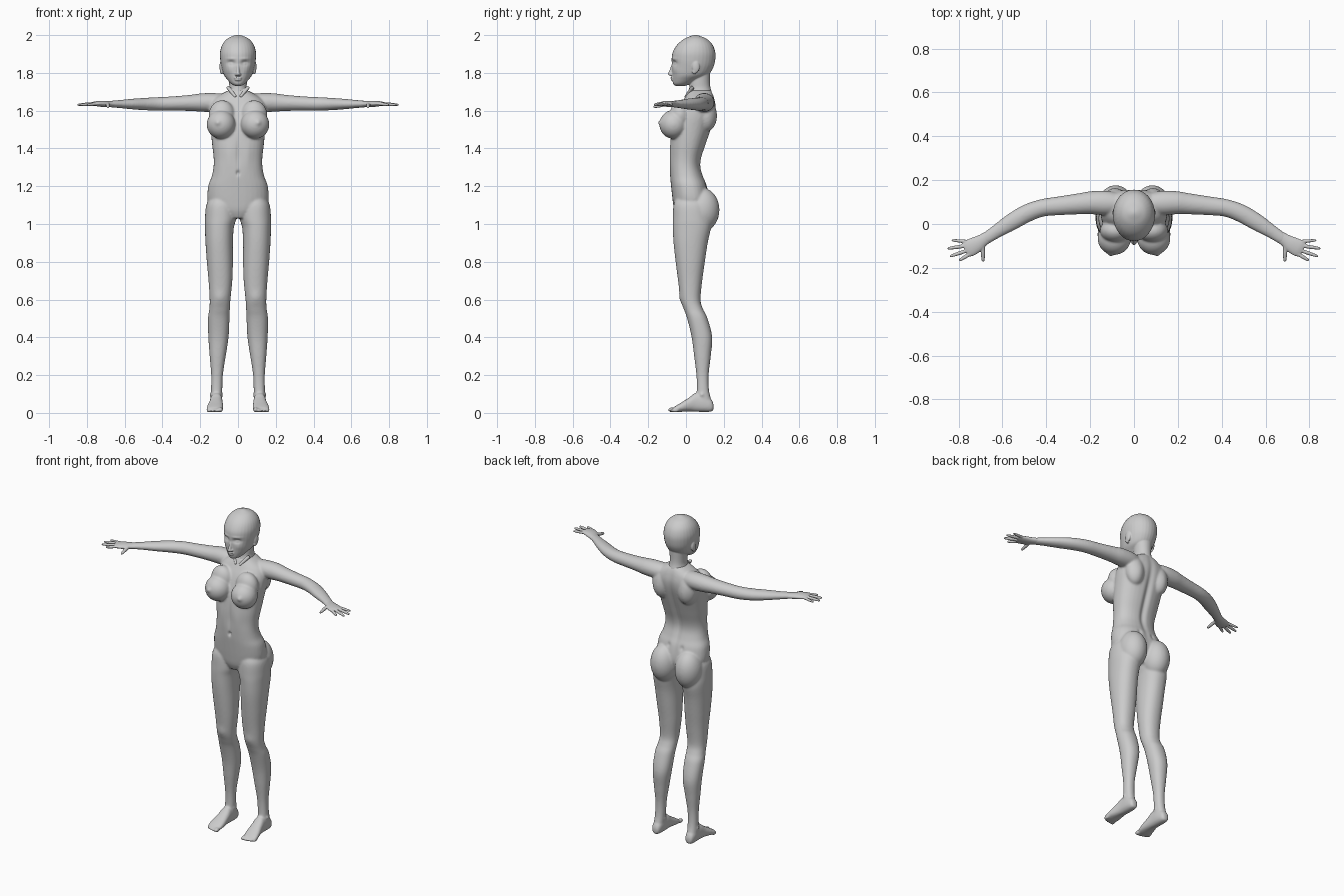
import bpy, bmesh, math
from mathutils import Vector, Matrix

X, Y, Z = Vector((1, 0, 0)), Vector((0, 1, 0)), Vector((0, 0, 1))


def spline(rows, steps=5):
    """Catmull-Rom interpolation of rows of numbers."""
    out = []
    for i in range(len(rows) - 1):
        a, b, c, d = (rows[max(0, min(len(rows) - 1, i + k))] for k in (-1, 0, 1, 2))
        for s in range(steps):
            t = s / steps
            out.append([q + .5 * t * (r - p + t * (2 * p - 5 * q + 4 * r - w + t * (3 * (q - r) + w - p)))
                        for p, q, r, w in zip(a, b, c, d)])
    return out + [list(rows[-1])]


def skin(bm, rings, both):
    """Closed tube through rings of points, optionally mirrored in x."""
    for side in ((1, -1) if both else (1,)):
        loops = [[bm.verts.new((p.x * side, p.y, p.z)) for p in r] for r in rings]
        n = len(loops[0])
        for a, b in zip(loops, loops[1:]):
            for i in range(n):
                bm.faces.new((a[i], a[(i + 1) % n], b[(i + 1) % n], b[i]))
        bm.faces.new(loops[0])
        bm.faces.new(loops[-1])


def oval(c, u, v, power=2.0, n=32):
    pts = []
    for i in range(n):
        a = math.tau * i / n
        ca, sa = math.cos(a), math.sin(a)
        pts.append(c + u * math.copysign(abs(ca) ** (2 / power), ca)
                   + v * math.copysign(abs(sa) ** (2 / power), sa))
    return pts


def stack(bm, rows, both=False, power=2.2, axis=Z):
    """Rows: position on axis, low/high on the other axis, low/high in x."""
    other = Y if axis == Z else Z
    rings = []
    for h, a0, a1, x0, x1 in spline(rows):
        c = axis * h + other * (a0 + a1) / 2 + X * (x0 + x1) / 2
        rings.append(oval(c, X * max(.002, (x1 - x0) / 2), other * max(.002, (a1 - a0) / 2), power))
    skin(bm, rings, both)


def limb(bm, rows, both=True, n=24):
    """Rows: x, y, z, horizontal radius, vertical radius along a path."""
    pts = spline(rows)
    rings = []
    for i, r in enumerate(pts):
        t = Vector(pts[min(i + 1, len(pts) - 1)][:3]) - Vector(pts[max(i - 1, 0)][:3])
        u = t.cross(Z).normalized()
        rings.append(oval(Vector(r[:3]), u * r[3], u.cross(t).normalized() * r[4], 2, n))
    skin(bm, rings, both)


def ball(bm, c, r, both=False):
    for s in ((1, -1) if both else (1,)):
        m = Matrix.Translation((c[0] * s, c[1], c[2])) @ Matrix.Diagonal((*r, 1))
        bmesh.ops.create_uvsphere(bm, u_segments=32, v_segments=20, radius=1, matrix=m)


def finish(bm, name, voxel, smooth, sculpt=None):
    """Fuse the pieces into one smooth skin, then push in fine forms."""
    bmesh.ops.recalc_face_normals(bm, faces=bm.faces)
    me = bpy.data.meshes.new(name)
    bm.to_mesh(me)
    bm.free()
    ob = bpy.data.objects.new(name, me)
    bpy.context.collection.objects.link(ob)
    bpy.context.view_layer.objects.active = ob
    m = ob.modifiers.new("fuse", 'REMESH')
    m.mode, m.voxel_size = 'VOXEL', voxel
    s = ob.modifiers.new("soften", 'SMOOTH')
    s.factor, s.iterations = .5, smooth
    for mod in ("fuse", "soften"):
        bpy.ops.object.modifier_apply(modifier=mod)
    if sculpt:
        for v in ob.data.vertices:
            v.co.y += sculpt(abs(v.co.x), v.co.y, v.co.z)
    ob.data.polygons.foreach_set("use_smooth", [True] * len(ob.data.polygons))
    ob.data.update()


def bell(*terms):
    return math.exp(-sum((d / r) ** 2 for d, r in terms))


# ---- body: torso, legs, feet and arms
bm = bmesh.new()
torso = [(1.03, -.045, .08, .05), (1.07, -.062, .11, .125), (1.12, -.07, .125, .16), (1.2, -.079, .112, .158),
         (1.25, -.084, .092, .14), (1.3, -.086, .078, .13), (1.35, -.085, .082, .129), (1.42, -.084, .105, .137),
         (1.5, -.075, .132, .145), (1.57, -.055, .152, .152), (1.62, -.035, .158, .15), (1.66, -.012, .152, .13),
         (1.69, .005, .142, .085), (1.71, .015, .13, .045)]
stack(bm, [(z, f, b, -w, w) for z, f, b, w in torso], power=2.3)
ball(bm, (.09, -.066, 1.527), (.076, .075, .076), True)
ball(bm, (.085, -.03, 1.575), (.07, .055, .08), True)
ball(bm, (.084, .087, 1.075), (.08, .09, .115), True)
ball(bm, (.085, .11, 1.58), (.06, .05, .09), True)
# legs
stack(bm, [(1.14, -.05, .1, .03, .145), (1.1, -.066, .12, .014, .168), (1.03, -.07, .13, .01, .175),
           (.98, -.07, .132, .022, .175), (.9, -.066, .115, .027, .172), (.8, -.055, .1, .027, .165),
           (.7, -.042, .086, .03, .156), (.6, -.028, .077, .04, .15), (.55, -.012, .09, .043, .152),
           (.5, .006, .114, .045, .159), (.4, .03, .139, .05, .157), (.3, .043, .131, .065, .15),
           (.2, .055, .12, .08, .142), (.12, .057, .122, .083, .143), (.06, .05, .135, .085, .145),
           (.02, .05, .135, .088, .14)], True)
# feet, toes and ankle bones
stack(bm, [(.146, .018, .045, .102, .128), (.135, .007, .07, .09, .14), (.1, .005, .095, .083, .146),
           (.05, .006, .105, .082, .148), (.02, .008, .084, .08, .153), (-.02, .006, .058, .077, .163),
           (-.05, .004, .04, .079, .167), (-.068, .006, .028, .086, .163)], True, 2.4, Y)
for x, y, r in ((.092, -.076, .0135), (.112, -.074, .0095), (.128, -.07, .009), (.143, -.064, .009), (.158, -.055, .009)):
    ball(bm, (x, y, r + .003), (r * .95, .02, r), True)
ball(bm, (.115, .085, .095), (.037, .018, .018), True)
# arms
limb(bm, [(.04, .09, 1.64, .04, .045), (.12, .095, 1.643, .055, .05), (.19, .097, 1.643, .053, .049),
          (.25, .092, 1.641, .048, .043), (.34, .083, 1.638, .043, .038), (.42, .073, 1.636, .04, .036),
          (.49, .048, 1.635, .041, .033), (.56, .008, 1.635, .039, .028), (.63, -.036, 1.635, .031, .021),
          (.675, -.066, 1.635, .027, .017), (.69, -.075, 1.635, .02, .013)])


def body_forms(x, y, z):
    d = 0
    if y > .04:
        d -= .013 * bell((x, .018), (z - 1.42, .2))                     # spine furrow
        d -= .006 * bell((x - .045, .012), (z - 1.2, .015))             # lower back dimples
        d += .005 * bell((x - .09, .03), (z - 1.55, .06))               # shoulder blades
    elif y < 0:
        d += .006 * bell((x, .009), (z - 1.37, .08))                    # belly line
        d += .012 * bell((x, .008), (z - 1.27, .012))                   # navel
        d -= .004 * bell((x - .05, .025), (z - 1.36, .06))              # belly muscle
        d -= .005 * bell((x - .095, .03), (z - .61, .03))               # kneecap
        d -= .008 * bell((x - .108, .014), (z - 1.537, .014))           # breast tip
    return d


finish(bm, "body", .0055, 10, body_forms)

# ---- head, neck and ears
bm = bmesh.new()
neck = [(1.655, .005, .14, .06), (1.69, .01, .138, .054), (1.72, .017, .13, .047), (1.75, .02, .127, .047),
        (1.8, .03, .128, .05)]
head = [(1.731, -.056, -.005, .016), (1.742, -.068, .025, .036), (1.765, -.072, .07, .057), (1.79, -.074, .118, .075),
        (1.83, -.075, .145, .087), (1.87, -.076, .155, .094), (1.91, -.07, .155, .095), (1.95, -.046, .14, .083),
        (1.98, -.01, .11, .058), (1.995, .025, .075, .028), (2.001, .045, .056, .005)]
for part in (neck, head):
    stack(bm, [(z, f, b, -w, w) for z, f, b, w in part], power=2.05)
stack(bm, [(1.785, -.088, -.06, -.012, .012), (1.793, -.096, -.06, -.013, .013), (1.802, -.093, -.06, -.01, .01),
           (1.825, -.083, -.06, -.008, .008), (1.85, -.075, -.06, -.008, .008)])
ball(bm, (.009, -.076, 1.792), (.008, .01, .007), True)
ball(bm, (0, -.073, 1.774), (.02, .009, .005))
ball(bm, (0, -.072, 1.764), (.018, .009, .006))
ball(bm, (.088, .052, 1.832), (.01, .02, .033), True)
ball(bm, (.086, .044, 1.808), (.009, .012, .015), True)
limb(bm, [(.083, .055, 1.765, .008, .008), (.055, .035, 1.725, .01, .01), (.012, -.002, 1.672, .008, .008)][1:])


def face_forms(x, y, z):
    if y > 0:
        return 0
    return (.015 * bell((x - .036, .02), (z - 1.852, .012))             # eye sockets
            - .007 * bell((x - .037, .013), (z - 1.85, .007))           # eyes
            - .003 * bell((x - .038, .025), (z - 1.875, .007))          # brows
            - .004 * bell((x - .05, .02), (z - 1.815, .02)))            # cheeks


finish(bm, "head", .0035, 4, face_forms)

# ---- hands with fingers and thumbs
bm = bmesh.new()
limb(bm, [(.66, -.056, 1.635, .027, .016), (.69, -.074, 1.635, .029, .016), (.72, -.094, 1.636, .037, .016),
          (.75, -.11, 1.637, .039, .013), (.768, -.12, 1.636, .034, .009)])
fingers = [((.762, -.08), (.832, -.074), .0075), ((.758, -.098), (.851, -.112), .0085),
           ((.75, -.117), (.84, -.148), .0085), ((.742, -.133), (.798, -.167), .0085),
           ((.69, -.095), (.688, -.172), .0095)]
for (ax, ay), (bx, by), r in fingers:
    drop = -.018 if bx < .7 else -.006
    limb(bm, [(ax + (bx - ax) * t, ay + (by - ay) * t, 1.637 + drop * t, r * k, r * k)
              for t, k in ((0, 1.1), (.3, 1), (.5, 1.03), (.75, .88), (.93, .7), (1, .3))], n=16)
finish(bm, "hands", .003, 3)
